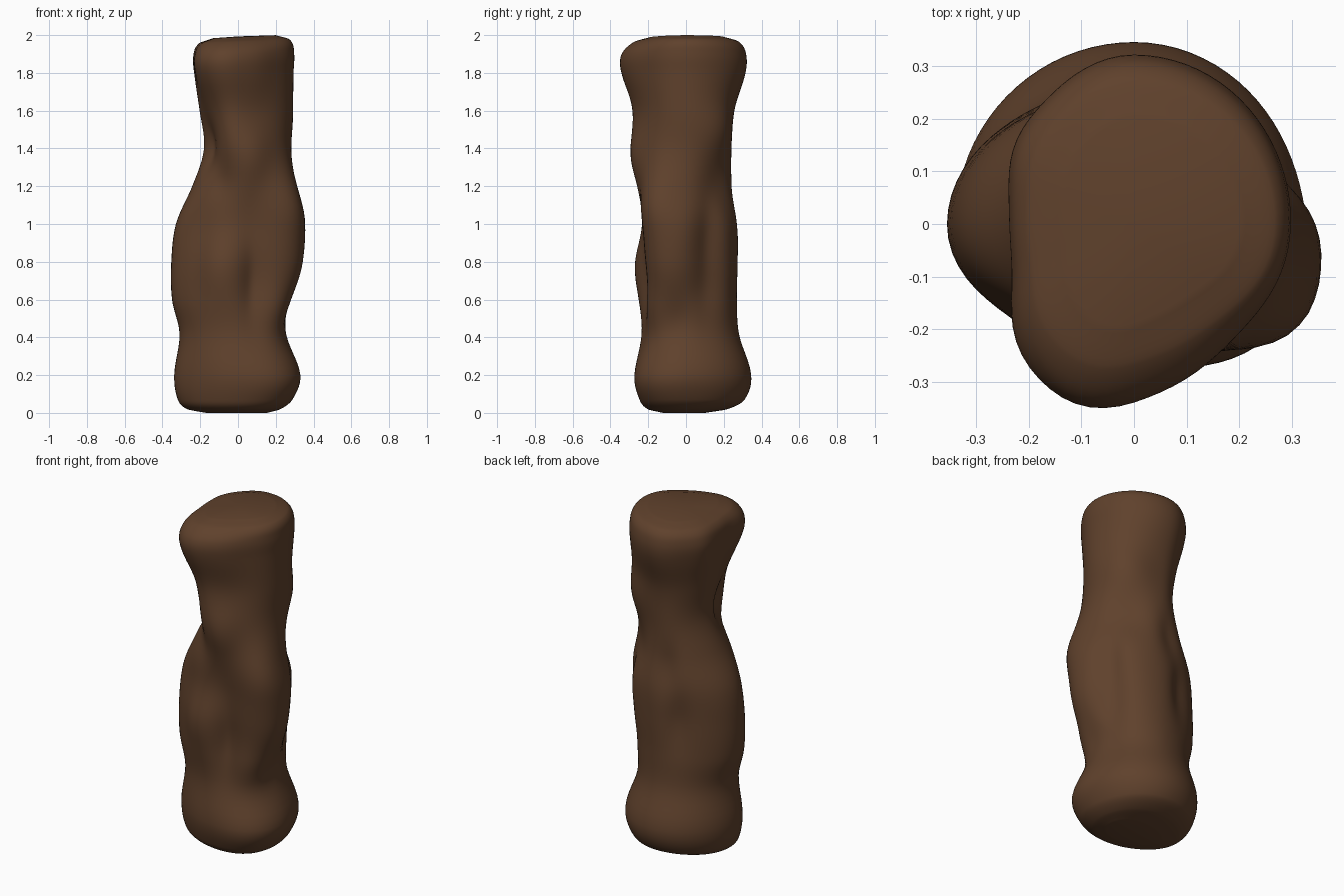
import bpy, bmesh, math

SEGMENTS, STEPS = 80, 6

# Outline of the trunk: height, then reach to the left, right, front, back
OUTLINE = [
    (0.00, 0.17, 0.15, 0.12, 0.10), (0.02, 0.27, 0.22, 0.20, 0.22),
    (0.07, 0.32, 0.28, 0.24, 0.31), (0.20, 0.34, 0.32, 0.265, 0.345),
    (0.42, 0.31, 0.26, 0.235, 0.28), (0.60, 0.35, 0.285, 0.24, 0.27),
    (0.80, 0.355, 0.33, 0.25, 0.275), (1.00, 0.33, 0.34, 0.23, 0.275),
    (1.20, 0.245, 0.30, 0.25, 0.25), (1.40, 0.185, 0.28, 0.27, 0.24),
    (1.60, 0.205, 0.29, 0.265, 0.255), (1.80, 0.230, 0.295, 0.32, 0.315),
    (1.90, 0.234, 0.298, 0.32, 0.318), (1.965, 0.205, 0.275, 0.26, 0.28),
    (1.99, 0.13, 0.20, 0.18, 0.20),
]

# Twisting ridges and grooves: height, angle, height spread, angle spread, depth
FOLDS = [
    (1.85, -110, 0.20, 20, 0.042),   # front left corner at the top
    (1.85, -134, 0.16, 18, 0.038), (1.85, 146, 0.18, 20, 0.018),
    (1.85, -50, 0.25, 28, -0.025),   # flat side beside it
    (1.55, -98, 0.15, 22, 0.018), (1.34, -76, 0.15, 22, 0.03),
    (1.50, 42, 0.14, 28, 0.032),     # back right ridge below the top
    (1.08, -34, 0.22, 24, 0.075), (0.75, -24, 0.20, 22, 0.03),
    (1.40, -144, 0.17, 28, -0.055),  # groove under the corner
    (1.24, -112, 0.12, 20, -0.025),
    (1.20, 38, 0.16, 28, -0.032),
    (0.70, -68, 0.22, 18, -0.045),   # groove between the front lobes
    (0.75, -112, 0.20, 26, 0.03), (0.85, -140, 0.25, 22, -0.02),
    (0.95, 22, 0.17, 15, -0.035),    # groove behind the right lobe
    (0.72, 24, 0.22, 20, -0.042), (0.52, -8, 0.12, 16, -0.015),
    (0.55, -45, 0.15, 22, 0.025),
    (1.12, 100, 0.14, 16, -0.022),   # groove down the back
    (0.82, 116, 0.18, 16, -0.028), (0.85, 140, 0.25, 26, -0.012),
    (0.16, -42, 0.16, 34, 0.042), (0.18, -140, 0.18, 28, -0.018),
]


def outline_rows():
    """Smoothly interpolate the outline along the height."""
    n = len(OUTLINE)

    def slope(i, k):
        a, b = OUTLINE[max(i - 1, 0)], OUTLINE[min(i + 1, n - 1)]
        return (b[k] - a[k]) / (b[0] - a[0])

    for i in range(n - 1):
        p, q = OUTLINE[i], OUTLINE[i + 1]
        h = q[0] - p[0]
        for s in range(STEPS):
            t = s / STEPS
            a, b = 2*t**3 - 3*t*t + 1, t**3 - 2*t*t + t
            c, d = 3*t*t - 2*t**3, t**3 - t*t
            yield [p[0] + h*t] + [a*p[k] + b*h*slope(i, k) + c*q[k] + d*h*slope(i + 1, k)
                                  for k in range(1, 5)]
    yield list(OUTLINE[-1])


def radius(row, ang):
    z, left, right, front, back = row
    c, s = math.cos(ang), math.sin(ang)
    r = 1 / math.hypot(c / (right if c > 0 else left), s / (back if s > 0 else front))
    fold = 0
    for fz, fa, sz, sa, depth in FOLDS:
        da = (math.degrees(ang) - fa + 180) % 360 - 180
        fold += depth * math.exp(-((z - fz) / sz)**2 - (da / sa)**2)
    return r + fold * min(1, r / 0.2)


bm = bmesh.new()
rings = []
for row in outline_rows():
    ring = []
    for i in range(SEGMENTS):
        ang = math.tau * i / SEGMENTS
        r = radius(row, ang)
        x, y = r * math.cos(ang), r * math.sin(ang)
        tilt = 0.05 * x * max(0, (row[0] - 1.8) / 0.2)   # top leans up to the right
        ring.append(bm.verts.new((x, y, row[0] + tilt)))
    rings.append(ring)
for lo, hi in zip(rings, rings[1:]):
    for i in range(SEGMENTS):
        j = (i + 1) % SEGMENTS
        bm.faces.new((lo[i], lo[j], hi[j], hi[i]))

# Close both ends
for ring, z in ((rings[0], 0.0), (rings[-1], 1.993)):
    tip = bm.verts.new((0, 0, z))
    for i in range(SEGMENTS):
        bm.faces.new((ring[i], ring[(i + 1) % SEGMENTS], tip))
bmesh.ops.recalc_face_normals(bm, faces=bm.faces)
for f in bm.faces:
    f.smooth = True

mesh = bpy.data.meshes.new("twisted_trunk")
bm.to_mesh(mesh)
bm.free()
mat = bpy.data.materials.new("dark brown bark")
mat.diffuse_color = (0.115, 0.053, 0.025, 1)
mesh.materials.append(mat)
trunk = bpy.data.objects.new("twisted_trunk", mesh)
bpy.context.collection.objects.link(trunk)
